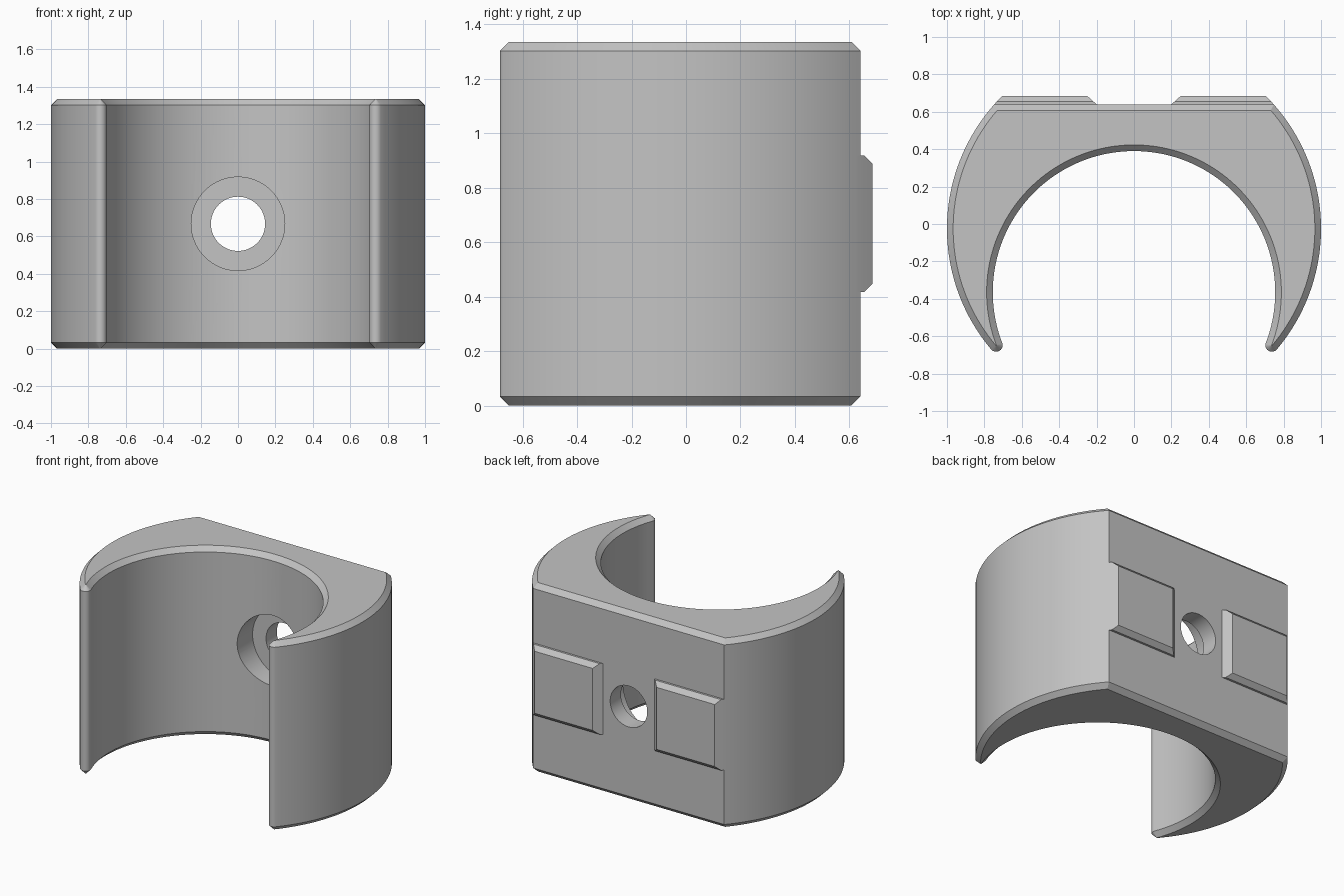
import bpy, bmesh
from math import sin, cos, asin, atan2, pi, sqrt, radians
from mathutils import Matrix

cube = bpy.data.objects.get("Cube")
if cube:
    bpy.data.objects.remove(cube, do_unlink=True)

HEIGHT, BEVEL, BACK = 1.335, 0.033, 0.64
OUTER_R, OUTER_Y = 1.0, -0.025
INNER_R, INNER_Y = 0.755, -0.365
TIP_R, TIP_X, TIP_Y = 0.035, 0.737, -0.648

grey = bpy.data.materials.new("plain grey")
grey.use_nodes = True
grey.diffuse_color = (0.55, 0.55, 0.55, 1)
grey.node_tree.nodes["Principled BSDF"].inputs["Base Color"].default_value = grey.diffuse_color


def make_object(name, bm):
    bmesh.ops.recalc_face_normals(bm, faces=bm.faces)
    mesh = bpy.data.meshes.new(name)
    bm.to_mesh(mesh)
    bm.free()
    mesh.materials.append(grey)
    obj = bpy.data.objects.new(name, mesh)
    bpy.context.collection.objects.link(obj)
    return obj


def activate(obj):
    bpy.ops.object.select_all(action='DESELECT')
    obj.select_set(True)
    bpy.context.view_layer.objects.active = obj


def loft(name, rings):
    """Join equal point rings with quads and close both ends."""
    bm = bmesh.new()
    loops = [[bm.verts.new(p) for p in ring] for ring in rings]
    n = len(loops[0])
    for a, b in zip(loops, loops[1:]):
        for i in range(n):
            j = (i + 1) % n
            bm.faces.new((a[i], a[j], b[j], b[i]))
    bm.faces.new(loops[0])
    bm.faces.new(loops[-1])
    return make_object(name, bm)


def arc(cx, cy, r, start, end, steps):
    angles = [start + (end - start) * i / steps for i in range(steps + 1)]
    return [(cx + r * cos(a), cy + r * sin(a)) for a in angles]


def clip_outline(d):
    """Plan outline of the clip, shrunk by d."""
    r = OUTER_R - d
    top = asin((BACK - d - OUTER_Y) / r)
    out_end = atan2(TIP_Y - OUTER_Y, TIP_X)
    in_start = atan2(TIP_Y - INNER_Y, TIP_X)
    half = arc(0, OUTER_Y, r, top, out_end, 40)
    half += arc(TIP_X, TIP_Y, TIP_R - d, out_end, in_start - pi, 10)[1:-1]
    half += arc(0, INNER_Y, INNER_R + d, in_start, pi / 2, 48)
    return half + [(-x, y) for x, y in reversed(half[:-1])]


# Open C-shaped body with bevelled ends
levels = [(0, BEVEL), (BEVEL, 0), (HEIGHT - BEVEL, 0), (HEIGHT, BEVEL)]
body = loft("clip_body", [[(x, y, z) for x, y in clip_outline(d)] for z, d in levels])


# Screw hole and its counterbore
def bore(name, radius, y0, y1):
    bm = bmesh.new()
    place = Matrix.Translation((0, (y0 + y1) / 2, HEIGHT / 2)) @ Matrix.Rotation(pi / 2, 4, 'X')
    bmesh.ops.create_cone(bm, cap_ends=True, segments=64, radius1=radius,
                          radius2=radius, depth=y1 - y0, matrix=place)
    cutter = make_object(name, bm)
    cutter.hide_render = True
    mod = body.modifiers.new(name, 'BOOLEAN')
    mod.operation, mod.solver, mod.object = 'DIFFERENCE', 'EXACT', cutter
    activate(body)
    bpy.ops.object.modifier_apply(modifier=name)
    bpy.data.objects.remove(cutter, do_unlink=True)


bore("counterbore", 0.25, -0.2, 0.52)
bore("screw_hole", 0.145, -0.2, 0.9)


# Raised back pads, with outer ends following the round side
def pad_ring(side, y, x_in, half_height):
    x_out = sqrt(OUTER_R ** 2 - (y - OUTER_Y) ** 2)
    lo, hi = HEIGHT / 2 - half_height, HEIGHT / 2 + half_height
    return [(side * x, y, z) for x, z in ((x_in, lo), (x_out, lo), (x_out, hi), (x_in, hi))]


pad_profile = [(0.63, 0.2, 0.25), (BACK, 0.2, 0.25), (0.655, 0.217, 0.25), (0.685, 0.25, 0.219)]
pads = [loft(name, [pad_ring(side, *p) for p in pad_profile])
        for name, side in (("left_pad", 1), ("right_pad", -1))]

# Smooth curves, crisp edges
for obj in [body] + pads:
    activate(obj)
    bpy.ops.object.shade_smooth_by_angle(angle=radians(25))
